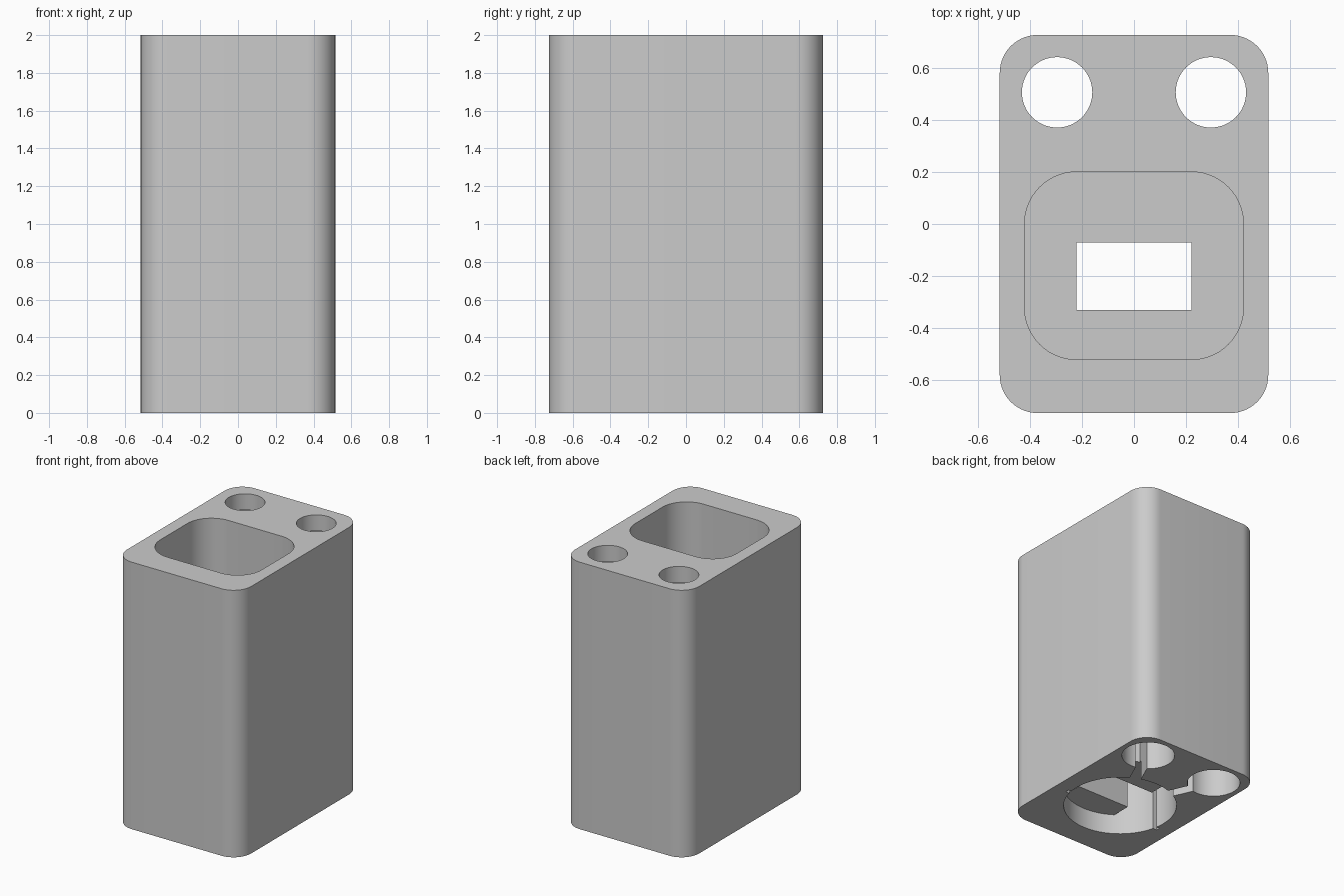
import bpy
import math

if "Cube" in bpy.data.objects:
    bpy.data.objects.remove(bpy.data.objects["Cube"], do_unlink=True)

grey = bpy.data.materials.new("plain_grey")
grey.use_nodes = True
colour = (0.6, 0.6, 0.6, 1)
grey.diffuse_color = colour
grey.node_tree.nodes["Principled BSDF"].inputs["Base Color"].default_value = colour


def prism(name, outline, z0, z1):
    """Extrude a 2D outline from z0 to z1."""
    n = len(outline)
    verts = [(x, y, z) for z in (z0, z1) for x, y in outline]
    faces = [list(range(n))[::-1], list(range(n, 2 * n))]
    faces += [(i, (i + 1) % n, n + (i + 1) % n, n + i) for i in range(n)]
    mesh = bpy.data.meshes.new(name)
    mesh.from_pydata(verts, [], faces)
    mesh.materials.append(grey)
    obj = bpy.data.objects.new(name, mesh)
    bpy.context.collection.objects.link(obj)
    return obj


def circle(x, y, r, n=64):
    return [(x + r * math.cos(math.tau * i / n), y + r * math.sin(math.tau * i / n))
            for i in range(n)]


def rectangle(x0, x1, y0, y1):
    return [(x0, y0), (x1, y0), (x1, y1), (x0, y1)]


def rounded(x0, x1, y0, y1, r, steps=14):
    corners = [(x1 - r, y1 - r), (x0 + r, y1 - r), (x0 + r, y0 + r), (x1 - r, y0 + r)]
    points = []
    for k, (cx, cy) in enumerate(corners):
        for i in range(steps + 1):
            a = math.pi / 2 * (k + i / steps)
            points.append((cx + r * math.cos(a), cy + r * math.sin(a)))
    return points


def strip(start, end, width):
    """Outline of a straight channel between two points."""
    dx, dy = end[0] - start[0], end[1] - start[1]
    k = width / 2 / math.hypot(dx, dy)
    px, py = -dy * k, dx * k
    return [(start[0] - px, start[1] - py), (end[0] - px, end[1] - py),
            (end[0] + px, end[1] + py), (start[0] + px, start[1] + py)]


def combine(target, tool, operation="DIFFERENCE"):
    tool.hide_render = True
    mod = target.modifiers.new("combine", "BOOLEAN")
    mod.operation = operation
    mod.solver = "EXACT"
    mod.object = tool
    bpy.context.view_layer.objects.active = target
    bpy.ops.object.modifier_apply(modifier=mod.name)
    bpy.data.objects.remove(tool, do_unlink=True)


HEIGHT, BELOW, ABOVE = 2.0, -0.1, 2.1
FLOOR, ROOF, STEP = 0.65, 0.5, 0.15
SOCKET = (0, -0.15)

# Outer block
body = prism("holder_body", rounded(-0.515, 0.515, -0.725, 0.725, 0.145), 0, HEIGHT)

# Large rounded pocket from the top, round socket from the bottom
combine(body, prism("pocket", rounded(-0.42, 0.42, -0.52, 0.2, 0.2), FLOOR, ABOVE))
combine(body, prism("socket", circle(*SOCKET, 0.39, 96), BELOW, ROOF))

# Stepped blocks inside the socket, either side of the opening
for y0, y1 in ((-0.56, -0.33), (-0.07, 0.27)):
    combine(body, prism("socket_step", rectangle(-0.22, 0.22, y0, y1), STEP, ROOF + 0.05), "UNION")

# Rectangular opening between pocket and socket
combine(body, prism("opening", rectangle(-0.22, 0.22, -0.33, -0.07), ROOF - 0.1, FLOOR + 0.1))

for side in (-1, 1):
    # Round bores, narrower at the top lip
    hole = (side * 0.295, 0.505)
    combine(body, prism("bore", circle(*hole, 0.182), BELOW, HEIGHT - 0.12))
    combine(body, prism("bore_mouth", circle(*hole, 0.135), HEIGHT - 0.3, ABOVE))
    # Channel from each bore to the socket
    t = 0.49
    inner = [h + (s - h) * t for h, s in zip(hole, SOCKET)]
    combine(body, prism("channel", strip(hole, inner, 0.08), BELOW, ROOF - 0.02))
    # Thin groove in the socket wall
    combine(body, prism("groove", strip((side * 0.34, -0.23), (side * 0.41, -0.23), 0.03),
                        BELOW, ROOF - 0.03))

# Smooth curved walls with crisp rims
bpy.ops.object.select_all(action="DESELECT")
body.select_set(True)
bpy.context.view_layer.objects.active = body
bpy.ops.object.shade_smooth_by_angle(angle=math.radians(30))
